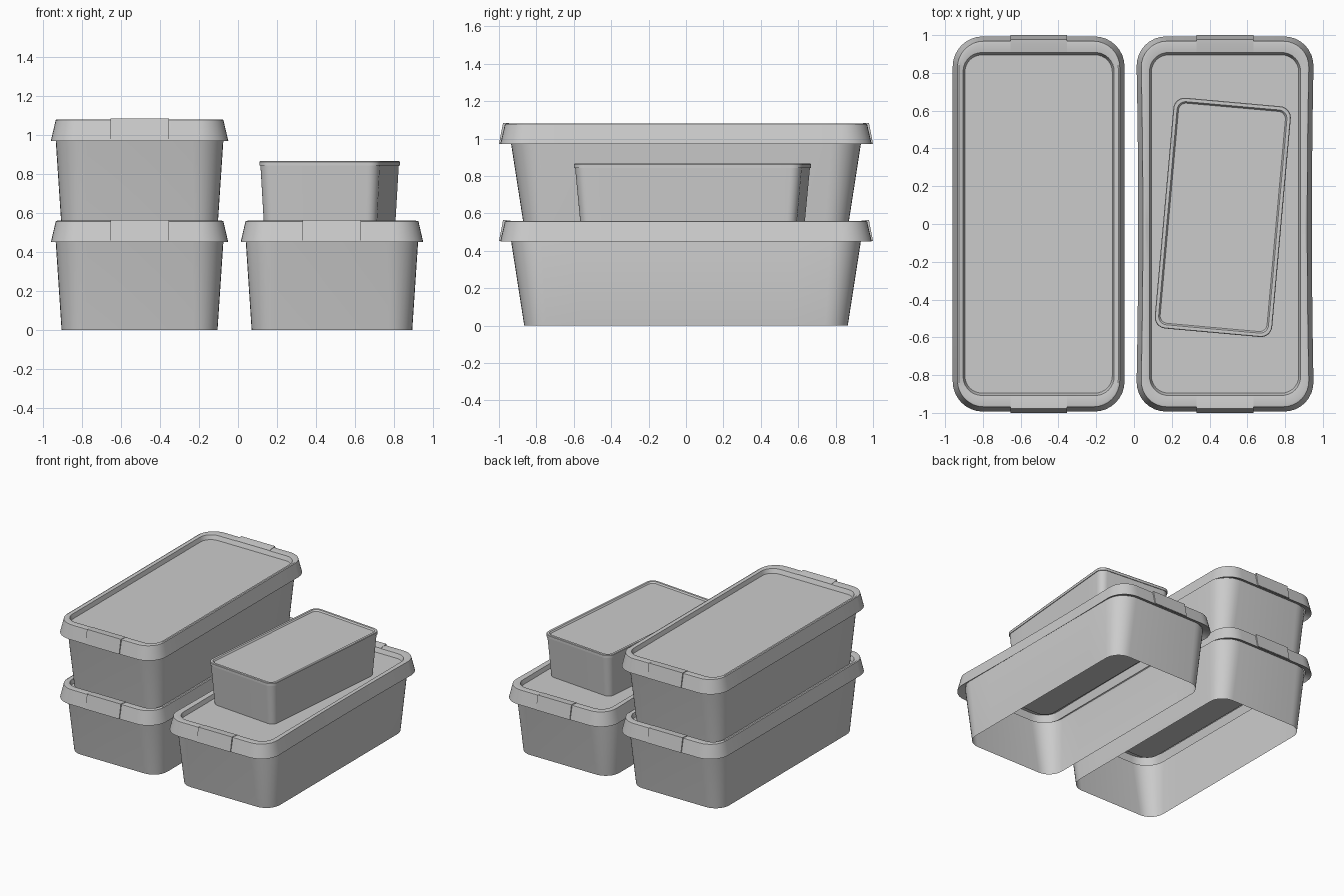
import bpy, bmesh, math

if "Cube" in bpy.data.objects:
    bpy.data.objects.remove(bpy.data.objects["Cube"])

SEG = 8      # facets per rounded corner
SIDE = 8     # divisions along each straight side


def rounded_loop(hx, hy, r, z, pinch=0.0):
    """Rounded rectangle points; pinch pulls the long sides inwards."""
    pts = []
    corners = [(1, 1, 0), (-1, 1, 90), (-1, -1, 180), (1, -1, 270)]
    for sx, sy, start in corners:
        for i in range(SEG + 1):
            a = math.radians(start + 90 * i / SEG)
            pts.append((sx * (hx - r) + r * math.cos(a),
                        sy * (hy - r) + r * math.sin(a)))
        # divide the long sides so they can bow
        if (sx, sy) in ((-1, 1), (1, -1)):
            for k in range(1, SIDE):
                pts.append((sx * hx, sy * (hy - r) * (1 - 2 * k / SIDE)))
    out = []
    for x, y in pts:
        if pinch and abs(x) > 0.5 * hx:
            x -= math.copysign(pinch * max(0, 1 - (y / hy) ** 2), x)
        out.append((x, y, z))
    return out


def make_object(name, bm, loc, rot=0.0):
    me = bpy.data.meshes.new(name)
    bm.to_mesh(me)
    bm.free()
    ob = bpy.data.objects.new(name, me)
    bpy.context.collection.objects.link(ob)
    ob.location = loc
    ob.rotation_euler[2] = rot
    bpy.ops.object.select_all(action='DESELECT')
    ob.select_set(True)
    bpy.context.view_layer.objects.active = ob
    bpy.ops.object.shade_smooth_by_angle(angle=math.radians(30))
    return ob


def loft(name, rings, loc, rot=0.0, cap=False):
    """Shell through rounded rectangles (hx, hy, r, z, pinch)."""
    bm = bmesh.new()
    loops = [[bm.verts.new(p) for p in rounded_loop(*r)] for r in rings]
    for a, b in zip(loops, loops[1:]):
        n = len(a)
        for i in range(n):
            j = (i + 1) % n
            bm.faces.new((a[i], a[j], b[j], b[i]))
    if cap:
        bm.faces.new(loops[-1])
    return make_object(name, bm, loc, rot)


def clip(name, half, profile, side, loc):
    """Clip on one short end: yz profile extruded along x."""
    bm = bmesh.new()
    a, b = [[bm.verts.new((x, side * y, z)) for y, z in profile]
            for x in (-half, half)]
    n = len(profile)
    for i in range(n):
        j = (i + 1) % n
        bm.faces.new((a[i], a[j], b[j], b[i]))
    bm.faces.new(a)
    bm.faces.new(b)
    bmesh.ops.recalc_face_normals(bm, faces=bm.faces)
    make_object(name, bm, loc)


def big_box(label, loc, wide=0.0, pinch=0.0):
    # tapered body, open underneath
    loft(label + "_body", [
        (0.40 + wide, 0.865, 0.12, 0.0),
        (0.43 + wide, 0.935, 0.16, 0.45),
        (0.431 + wide * 0.5, 0.94, 0.16, 0.475)], loc)
    # lid: flared skirt, rim and recessed panel
    loft(label + "_lid", [
        (0.432, 0.94, 0.15, 0.475),
        (0.455 + wide + pinch * 0.4, 0.993, 0.16, 0.45, pinch),
        (0.43 + wide + pinch * 0.4, 0.968, 0.14, 0.557, pinch),
        (0.422 + wide, 0.958, 0.135, 0.56, pinch),
        (0.40, 0.908, 0.10, 0.553),
        (0.39, 0.895, 0.09, 0.52)], loc, cap=True)
    # clips at both short ends
    prof = [(0.995, 0.475), (1.0, 0.452), (0.978, 0.564), (0.955, 0.563),
            (0.908, 0.555), (0.908, 0.545), (0.96, 0.545)]
    prof[0] = (0.985, 0.452)
    for tag, s in (("front", -1), ("back", 1)):
        clip(label + "_clip_" + tag, 0.15, prof, s, loc)


# Two stacked boxes on the left, one wider box on the right
big_box("lower_left", (-0.505, 0, 0))
big_box("upper_left", (-0.505, 0, 0.52))
big_box("right", (0.482, 0, 0), wide=0.012, pinch=0.012)

# Small turned box resting on the right lid
turn = math.radians(-5.1)
spot = (0.47, 0.035, 0.0)
loft("small_box_body", [
    (0.29, 0.578, 0.05, 0.521),
    (0.307, 0.608, 0.058, 0.842)], spot, turn)
loft("small_box_lid", [
    (0.307, 0.608, 0.058, 0.842),
    (0.312, 0.613, 0.06, 0.842),
    (0.312, 0.613, 0.06, 0.862),
    (0.309, 0.610, 0.058, 0.866),
    (0.292, 0.593, 0.045, 0.866),
    (0.284, 0.585, 0.04, 0.855)], spot, turn, cap=True)
